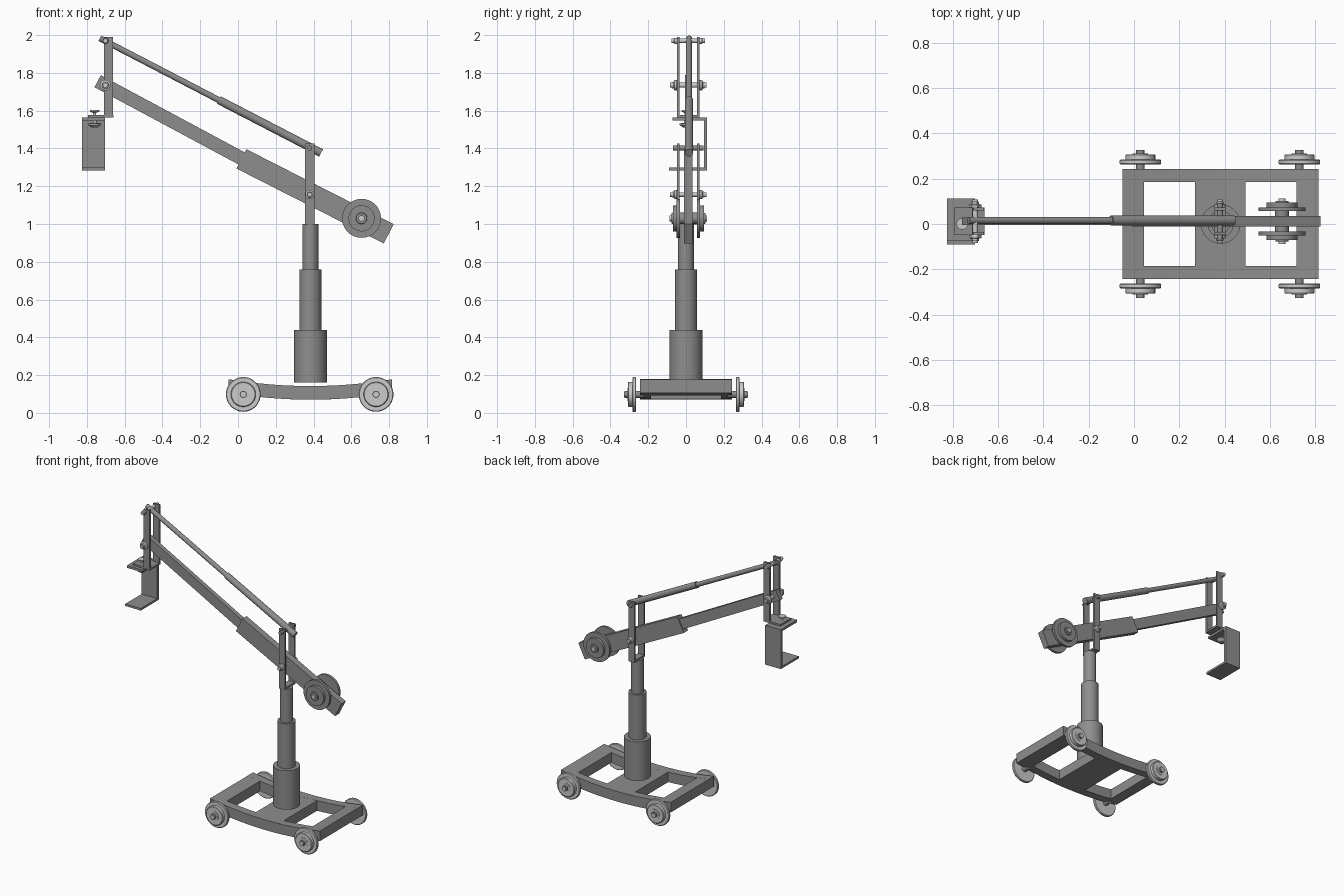
import bpy, bmesh, math
from mathutils import Vector

if "Cube" in bpy.data.objects:
    bpy.data.objects.remove(bpy.data.objects["Cube"])

CY = 0.012                      # boom centre plane

# Dark painted body, lighter wheels and fasteners
DARK = bpy.data.materials.new("dark_grey")
DARK.diffuse_color = (0.27, 0.27, 0.27, 1)
DARK.use_nodes = True
DARK.node_tree.nodes["Principled BSDF"].inputs["Base Color"].default_value = DARK.diffuse_color


def finish(name, bm, smooth=False, mat=DARK):
    bmesh.ops.recalc_face_normals(bm, faces=bm.faces)
    me = bpy.data.meshes.new(name)
    bm.to_mesh(me)
    bm.free()
    if mat:
        me.materials.append(mat)
    ob = bpy.data.objects.new(name, me)
    ob.location.x = 0.004
    bpy.context.collection.objects.link(ob)
    if smooth:
        bpy.ops.object.select_all(action='DESELECT')
        ob.select_set(True)
        bpy.context.view_layer.objects.active = ob
        bpy.ops.object.shade_smooth_by_angle(angle=math.radians(30))
    return ob


def prism(name, profile, y0, y1):
    """Extrude an (x, z) outline along y."""
    bm = bmesh.new()
    face = bm.faces.new([bm.verts.new((x, y0, z)) for x, z in profile])
    ext = bmesh.ops.extrude_face_region(bm, geom=[face])
    verts = [v for v in ext['geom'] if isinstance(v, bmesh.types.BMVert)]
    bmesh.ops.translate(bm, verts=verts, vec=(0, y1 - y0, 0))
    return finish(name, bm)


def box(name, x0, x1, y0, y1, z0, z1):
    return prism(name, [(x0, z0), (x1, z0), (x1, z1), (x0, z1)], y0, y1)


def beam(name, a, b, height, width):
    """Rectangular bar between two (x, z) points, centred on the boom plane."""
    a, b = Vector(a), Vector(b)
    d = (b - a).normalized()
    n = Vector((-d.y, d.x)) * height / 2
    return prism(name, [a + n, b + n, b - n, a - n], CY - width / 2, CY + width / 2)


def lathe(name, origin, axis, profile, n=40, mat=DARK):
    """Revolve (radius, distance) pairs around an axis; ends are capped."""
    q = Vector((0, 0, 1)).rotation_difference(Vector(axis))
    o = Vector(origin)
    bm = bmesh.new()
    rings = []
    for r, h in profile:
        rings.append([bm.verts.new(o + q @ Vector((r * math.cos(t), r * math.sin(t), h)))
                      for t in (2 * math.pi * i / n for i in range(n))])
    for a, b in zip(rings, rings[1:]):
        for i in range(n):
            j = (i + 1) % n
            bm.faces.new((a[i], a[j], b[j], b[i]))
    bm.faces.new(rings[0])
    bm.faces.new(rings[-1])
    return finish(name, bm, True, mat)


def rod(name, a, b, r, n=32, mat=DARK):
    d = Vector(b) - Vector(a)
    return lathe(name, a, d.normalized(), [(r, 0), (r, d.length)], n, mat)


# Sagging base frame
def sag_bar(name, x0, x1, y0, y1):
    xs = [x0 + (x1 - x0) * i / 12 for i in range(13)]
    top = [(x, 0.142 + 0.036 * ((x - 0.38) / 0.433) ** 2) for x in xs]
    low = [(x, z - 0.072) for x, z in reversed(top)]
    return prism(name, top + low, y0, y1)


for s, side in ((-1, "front"), (1, "back")):
    sag_bar(side + "_frame_rail", -0.055, 0.811, *sorted((s * 0.185, s * 0.243)))
sag_bar("left_cross_bar", -0.055, 0.04, -0.185, 0.185)
sag_bar("right_cross_bar", 0.714, 0.811, -0.185, 0.185)
sag_bar("centre_plate", 0.266, 0.488, -0.185, 0.185)

# Stepped wheels on stub axles
wheel = [(0.06, 0.264), (0.088, 0.264), (0.092, 0.268), (0.092, 0.28), (0.088, 0.284),
         (0.066, 0.284), (0.066, 0.304), (0.062, 0.308), (0.034, 0.308), (0.034, 0.311), (0.02, 0.311)]
for x, end in ((0.024, "left"), (0.727, "right")):
    for s, side in ((-1, "front"), (1, "back")):
        lathe(f"{side}_{end}_wheel", (x, 0, 0.098), (0, s, 0), wheel, 48, None)
        rod(f"{side}_{end}_axle", (x, s * 0.22, 0.098), (x, s * 0.326, 0.098), 0.019, 20)
        rod(f"{side}_{end}_axle_tip", (x, s * 0.32, 0.098), (x, s * 0.328, 0.098), 0.013, 20, None)

# Telescoping column
rod("column_base", (0.379, 0, 0.162), (0.379, 0, 0.44), 0.087, 48)
rod("column_middle", (0.379, 0, 0.43), (0.379, 0, 0.76), 0.058, 48)
rod("column_top", (0.379, 0, 0.75), (0.379, 0, 1.0), 0.042, 48)


# Twin uprights: fork on the column and link at the boom tip
def uprights(name, x, z0, z1):
    for s, side in ((-1, "front"), (1, "back")):
        box(f"{side}_{name}", x - 0.024, x + 0.024,
            *sorted((CY + s * 0.047, CY + s * 0.060)), z0, z1)


uprights("fork_arm", 0.376, 0.997, 1.425)
box("fork_base", 0.352, 0.40, CY - 0.06, CY + 0.06, 0.997, 1.012)
uprights("tip_link", -0.69, 1.565, 1.99)


# Pivot pins with stepped heads
def pin(name, x, z, r, head, length):
    rod(name, (x, CY - length, z), (x, CY + length, z), r, 20, None)
    for s, side in ((-1, "front"), (1, "back")):
        lathe(f"{name}_{side}_head", (x, CY, z), (0, s, 0),
              [(head * 0.9, 0.059), (head, 0.062), (head, 0.073), (head * 0.65, 0.077),
               (head * 0.6, 0.086), (r, 0.087)], 28, None)


pin("fork_pivot", 0.376, 1.156, 0.012, 0.024, 0.097)
pin("tip_pivot", -0.706, 1.735, 0.013, 0.028, 0.097)
pin("tip_top_pin", -0.706, 1.97, 0.012, 0.016, 0.088)
rod("fork_top_pin", (0.376, CY - 0.08, 1.402), (0.376, CY + 0.08, 1.402), 0.013, 20)

# Boom: inner arm sliding in an outer sleeve
beam("boom_inner", (-0.747, 1.756), (0.06, 1.323), 0.072, 0.032)
beam("boom_sleeve", (0.014, 1.345), (0.794, 0.948), 0.115, 0.047)

# Parallel telescoping rod above
a, m, b = (Vector((x, CY + 0.004, z)) for x, z in ((-0.735, 1.983), (-0.105, 1.656), (0.436, 1.376)))
rod("upper_rod_inner", a, m + (m - a) * 0.05, 0.016)
rod("upper_rod_sleeve", m, b, 0.022)

# Counterweight discs
for s, side in ((-1, "front"), (1, "back")):
    lathe(side + "_counterweight", (0.65, CY, 1.03), (0, s, 0),
          [(0.03, 0.02), (0.03, 0.045), (0.103, 0.045), (0.103, 0.062), (0.069, 0.062),
           (0.069, 0.082), (0.03, 0.082), (0.028, 0.09), (0.015, 0.09)], 48)
rod("counterweight_axle", (0.65, CY - 0.1, 1.03), (0.65, CY + 0.1, 1.03), 0.016, 24, None)

# Hanging bracket at the tip
box("tip_plate", -0.798, -0.664, CY - 0.06, CY + 0.06, 1.565, 1.578)
box("bracket_top", -0.83, -0.707, -0.072, 0.112, 1.549, 1.565)
box("bracket_back", -0.83, -0.707, 0.094, 0.112, 1.284, 1.549)
box("bracket_shelf", -0.83, -0.707, -0.09, 0.094, 1.284, 1.299)

# Clamp screw through the plates
lathe("clamp_screw", (-0.763, 0, 0), (0, 0, 1),
      [(0.015, 1.510), (0.034, 1.525), (0.034, 1.532), (0.01, 1.536), (0.008, 1.588),
       (0.025, 1.596), (0.025, 1.603)], 24, None)
